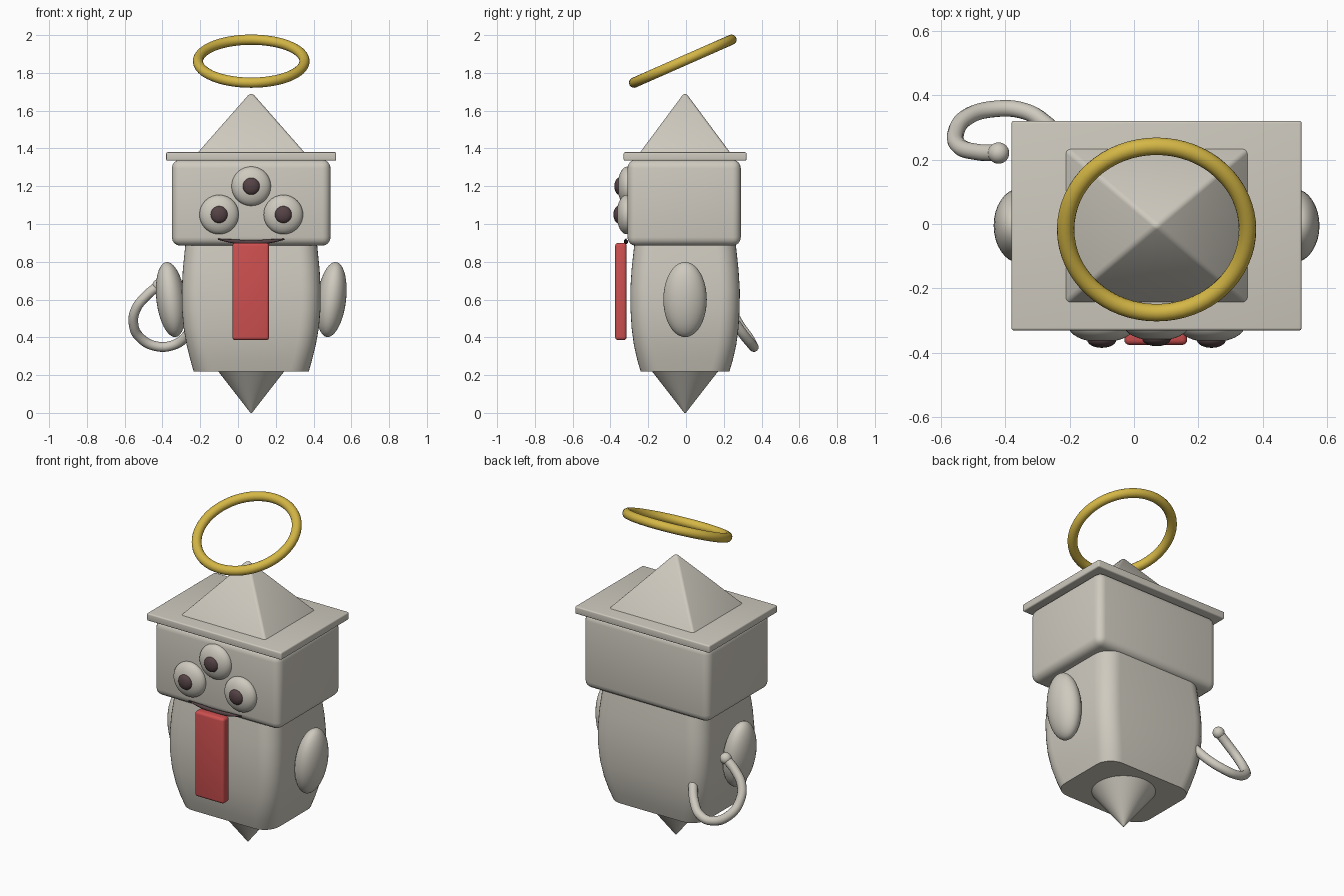
import bpy, bmesh, math
from mathutils import Matrix, Vector

cube = bpy.data.objects.get("Cube")
if cube:
    bpy.data.objects.remove(cube, do_unlink=True)

CX, CY = 0.07, -0.005  # body axis


def material(name, color):
    m = bpy.data.materials.new(name)
    m.use_nodes = True
    m.diffuse_color = (*color, 1)
    bsdf = next(n for n in m.node_tree.nodes if n.type == 'BSDF_PRINCIPLED')
    bsdf.inputs["Base Color"].default_value = (*color, 1)
    return m


STONE = material("warm grey", (0.62, 0.59, 0.52))
GOLD = material("gold", (0.66, 0.47, 0.06))
RED = material("tongue red", (0.62, 0.08, 0.08))
DARK = material("dark brown", (0.09, 0.055, 0.06))


def finish(name, bm, mat, angle=40):
    bmesh.ops.recalc_face_normals(bm, faces=bm.faces[:])
    me = bpy.data.meshes.new(name)
    bm.to_mesh(me)
    bm.free()
    ob = bpy.data.objects.new(name, me)
    bpy.context.collection.objects.link(ob)
    me.materials.append(mat)
    bpy.ops.object.select_all(action='DESELECT')
    ob.select_set(True)
    bpy.context.view_layer.objects.active = ob
    bpy.ops.object.shade_smooth_by_angle(angle=math.radians(angle))
    return ob


def box(name, lo, hi, bevel, mat):
    lo, hi = Vector(lo), Vector(hi)
    bm = bmesh.new()
    bmesh.ops.create_cube(bm, size=1)
    bmesh.ops.scale(bm, vec=hi - lo, verts=bm.verts[:])
    bmesh.ops.translate(bm, vec=(lo + hi) / 2, verts=bm.verts[:])
    bmesh.ops.bevel(bm, geom=bm.edges[:], offset=bevel, segments=4,
                    profile=0.5, affect='EDGES')
    return finish(name, bm, mat)


def ellipsoid(name, center, radii, mat, tilt=0):
    bm = bmesh.new()
    bmesh.ops.create_uvsphere(bm, u_segments=32, v_segments=20, radius=1)
    m = (Matrix.Translation(center) @ Matrix.Rotation(tilt, 4, 'Y')
         @ Matrix.Diagonal((*radii, 1)))
    bm.transform(m)
    return finish(name, bm, mat, 180)


def tube(name, points, radius, mat, taper=False):
    cu = bpy.data.curves.new(name, 'CURVE')
    cu.dimensions = '3D'
    cu.bevel_depth = radius
    cu.bevel_resolution = 4
    cu.use_fill_caps = True
    sp = cu.splines.new('BEZIER')
    sp.bezier_points.add(len(points) - 1)
    for i, (bp, p) in enumerate(zip(sp.bezier_points, points)):
        bp.co = p
        bp.handle_left_type = bp.handle_right_type = 'AUTO'
        if taper and i in (0, len(points) - 1):
            bp.radius = 0.3
    cu.materials.append(mat)
    ob = bpy.data.objects.new(name, cu)
    bpy.context.collection.objects.link(ob)
    return ob


def rounded_ring(hx, hy, r, z, steps=8):
    ring = []
    for k, (sx, sy) in enumerate([(1, 1), (-1, 1), (-1, -1), (1, -1)]):
        for i in range(steps + 1):
            a = math.pi / 2 * (k + i / steps)
            ring.append((CX + sx * (hx - r) + r * math.cos(a),
                         CY + sy * (hy - r) + r * math.sin(a), z))
    return ring


# Body: bulging rounded-rectangle loft, as (z, half width, half depth)
bm = bmesh.new()
profile = [(0.22, 0.305, 0.235), (0.28, 0.322, 0.253), (0.36, 0.342, 0.271),
           (0.45, 0.358, 0.283), (0.55, 0.367, 0.289), (0.65, 0.368, 0.290),
           (0.76, 0.362, 0.283), (0.88, 0.350, 0.270), (0.92, 0.345, 0.265)]
rings = [[bm.verts.new(p) for p in rounded_ring(hx, hy, 0.1, z)]
         for z, hx, hy in profile]
for a, b in zip(rings, rings[1:]):
    for i in range(len(a)):
        j = (i + 1) % len(a)
        bm.faces.new((a[i], a[j], b[j], b[i]))
bm.faces.new(rings[0])
bm.faces.new(rings[-1])
finish("body", bm, STONE)

# Pointed foot under the body
bm = bmesh.new()
bmesh.ops.create_cone(bm, cap_ends=True, segments=48, radius1=0.004,
                      radius2=0.175, depth=0.22)
bmesh.ops.translate(bm, vec=(CX, CY, 0.11), verts=bm.verts[:])
finish("foot_cone", bm, STONE)

# Head and hat
box("head", (-0.35, -0.31, 0.885), (0.49, 0.29, 1.34), 0.045, STONE)
box("hat_brim", (-0.38, -0.33, 1.335), (0.52, 0.32, 1.38), 0.008, STONE)
bm = bmesh.new()
bmesh.ops.create_cone(bm, cap_ends=True, segments=4, radius1=math.sqrt(0.5),
                      radius2=0, depth=1)
bm.transform(Matrix.Translation((CX, CY, 1.535))
             @ Matrix.Diagonal((0.58, 0.49, 0.33, 1))
             @ Matrix.Rotation(math.pi / 4, 4, 'Z'))
bmesh.ops.remove_doubles(bm, verts=bm.verts[:], dist=0.001)
bmesh.ops.bevel(bm, geom=bm.edges[:], offset=0.012, segments=3,
                profile=0.5, affect='EDGES')
finish("hat_pyramid", bm, STONE)

# Halo, tilted up at the back
bm = bmesh.new()
n, m, R, r = 64, 16, 0.282, 0.027
grid = [[bm.verts.new(((R + r * math.cos(v)) * math.cos(u),
                       (R + r * math.cos(v)) * math.sin(u), r * math.sin(v)))
         for v in (math.tau * j / m for j in range(m))]
        for u in (math.tau * i / n for i in range(n))]
for i in range(n):
    for j in range(m):
        a, b, k = grid[i], grid[(i + 1) % n], (j + 1) % m
        bm.faces.new((a[j], b[j], b[k], a[k]))
bm.transform(Matrix.Translation((CX, -0.017, 1.862))
             @ Matrix.Rotation(math.radians(23.8), 4, 'X'))
finish("halo", bm, GOLD, 180)

# Arms, mirrored about the body axis
for side, s in (("left", 1), ("right", -1)):
    ellipsoid(side + "_arm", (CX + s * 0.425, CY, 0.6), (0.077, 0.115, 0.2),
              STONE, s * math.radians(7))

# Three eyes with pupils
for name, x, z, y in (("top", 0, 1.2, -0.31), ("left", 0.17, 1.05, -0.315),
                      ("right", -0.17, 1.05, -0.315)):
    ellipsoid(name + "_eye", (CX + x, y, z), (0.104, 0.052, 0.104), STONE)
    ellipsoid(name + "_pupil", (CX + x, y - 0.044, z), (0.045, 0.025, 0.045), DARK)

# Mouth and tongue
tube("mouth", [(CX + x, -0.318, 0.904 + 0.5 * x * x)
               for x in (-0.175, -0.09, 0, 0.09, 0.175)], 0.011, DARK, True)
box("tongue", (-0.03, -0.375, 0.385), (0.165, -0.315, 0.9), 0.016, RED)

# Curled tail with a ball tip
tail = [(-0.22, 0.25, 0.49), (-0.275, 0.312, 0.405), (-0.34, 0.35, 0.36),
        (-0.43, 0.357, 0.352), (-0.52, 0.33, 0.4), (-0.563, 0.28, 0.47),
        (-0.54, 0.24, 0.55), (-0.485, 0.223, 0.62), (-0.42, 0.22, 0.675)]
tail[5] = (-0.553, 0.28, 0.47)
tube("tail", tail, 0.026, STONE)
ellipsoid("tail_tip", tail[-1], (0.033, 0.033, 0.033), STONE)
